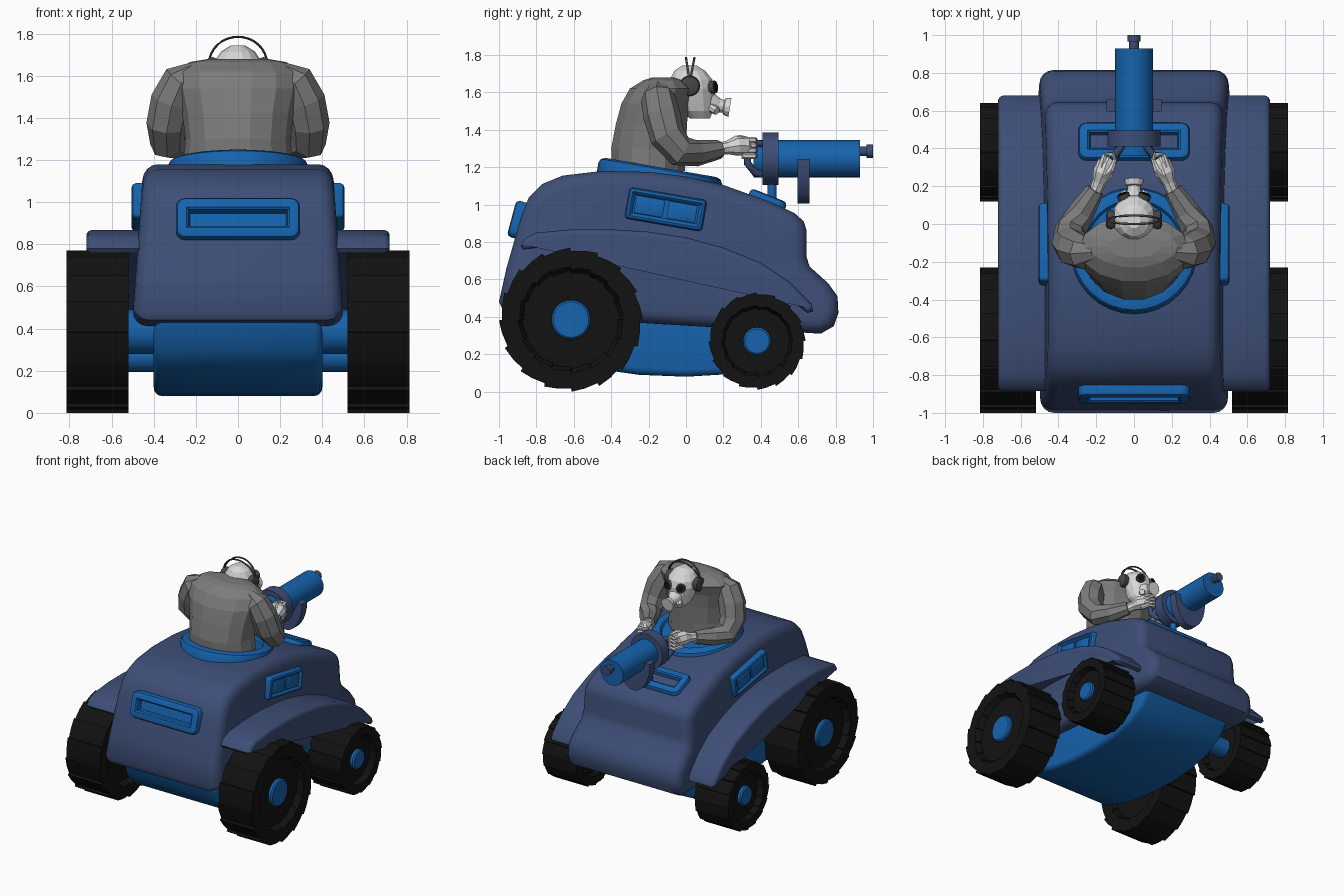
import bpy, bmesh, math
from mathutils import Vector, Matrix

if "Cube" in bpy.data.objects:
    bpy.data.objects.remove(bpy.data.objects["Cube"])


def material(name, rgb):
    m = bpy.data.materials.new(name)
    m.diffuse_color = (*rgb, 1)
    m.use_nodes = True
    m.node_tree.nodes["Principled BSDF"].inputs["Base Color"].default_value = m.diffuse_color
    return m


NAVY = material("navy_paint", (0.046, 0.075, 0.18))
BLUE = material("bright_blue", (0.008, 0.125, 0.42))
BLACK = material("tyre_black", (0.006, 0.006, 0.006))
GREY = material("jacket_grey", (0.2, 0.2, 0.2))
WHITE = material("pale_skin", (0.68, 0.68, 0.68))
DARK = material("headset_grey", (0.06, 0.06, 0.06))


def frame(o, u, v):
    """Matrix with local axes u, v and u x v."""
    u, v = Vector(u).normalized(), Vector(v).normalized()
    return Matrix.Translation(o) @ Matrix((u, v, u.cross(v))).transposed().to_4x4()


SIDE = frame((0, 0, 0), (0, 1, 0), (0, 0, 1))      # profile (y, z), height along x


def finish(name, loops, mat, mirror=False, smooth=35):
    """Skin consecutive closed loops, cap the ends."""
    bm = bmesh.new()
    rows = [[bm.verts.new(p) for p in loop] for loop in loops]
    n = len(rows[0])
    for a, b in zip(rows, rows[1:]):
        for i in range(n):
            j = (i + 1) % n
            bm.faces.new((a[i], a[j], b[j], b[i]))
    bm.faces.new(rows[0][::-1])
    bm.faces.new(rows[-1])
    bmesh.ops.recalc_face_normals(bm, faces=bm.faces)
    me = bpy.data.meshes.new(name)
    bm.to_mesh(me)
    bm.free()
    me.materials.append(mat)
    ob = bpy.data.objects.new(name, me)
    bpy.context.collection.objects.link(ob)
    if smooth:
        bpy.ops.object.select_all(action='DESELECT')
        ob.select_set(True)
        bpy.context.view_layer.objects.active = ob
        bpy.ops.object.shade_smooth_by_angle(angle=math.radians(smooth))
    if mirror:
        ob.modifiers.new("Mirror", 'MIRROR')
    return ob


def inset(pts, d):
    """Offset a counter-clockwise outline inwards."""
    out = []
    for i, p in enumerate(pts):
        e1 = (p - pts[i - 1]).normalized()
        e2 = (pts[(i + 1) % len(pts)] - p).normalized()
        n1, n2 = Vector((-e1.y, e1.x)), Vector((-e2.y, e2.x))
        out.append(p + (n1 + n2) * d / max(0.5, 1 + n1.dot(n2)))
    return out


def stack(name, pts, layers, mat, mtx=SIDE, mirror=False, shape=None, smooth=35):
    """Layers are (height, inset, scale) copies of one outline."""
    pts = [Vector(p) for p in pts]
    if sum(pts[i - 1].cross(pts[i]) for i in range(len(pts))) < 0:
        pts.reverse()
    loops = []
    for h, d, *s in layers:
        k = s[0] if s else 1
        loop = [mtx @ Vector((q.x * k, q.y * k, h)) for q in inset(pts, d)]
        loops.append([shape(p) for p in loop] if shape else loop)
    return finish(name, loops, mat, mirror, smooth)


def rounded(a, b, r, steps=4):
    """Layers from a to b with rounded rims."""
    arc = [i * math.pi / 2 / steps for i in range(steps + 1)]
    low = [(a + r * (1 - math.sin(t)), r * (1 - math.cos(t))) for t in reversed(arc)]
    low = [(a + b - h, d) for h, d in low]
    return [(a + b - h, d) for h, d in reversed(low)][::-1][::-1][::-1] + low


def circle(r, n=24, ry=None):
    return [(r * math.cos(2 * math.pi * i / n), (ry or r) * math.sin(2 * math.pi * i / n)) for i in range(n)]


def round_rect(w, h, r, n=4):
    out = []
    for k, (sx, sy) in enumerate(((1, 1), (-1, 1), (-1, -1), (1, -1))):
        for i in range(n + 1):
            t = (k + i / n) * math.pi / 2
            out.append((sx * (w / 2 - r) + r * math.cos(t), sy * (h / 2 - r) + r * math.sin(t)))
    return out


def tube(name, pts, radii, mat, n=8, mirror=False, smooth=0):
    pts = [Vector(p) for p in pts]
    loops = []
    for i, p in enumerate(pts):
        d = (pts[min(i + 1, len(pts) - 1)] - pts[max(i - 1, 0)]).normalized()
        up = Vector((1, 0, 0)) if abs(d.x) < 0.8 else Vector((0, 0, 1))
        u = d.cross(up).normalized()
        v = d.cross(u)
        r = radii[i] if isinstance(radii, (list, tuple)) else radii
        loops.append([p + u * x + v * y for x, y in circle(r, n)])
    return finish(name, loops, mat, mirror, smooth)


def rings(name, rows, mat, n=12, smooth=0):
    """Horizontal oval sections (z, centre y, half x, half y)."""
    return finish(name, [[(x, yc + y, z) for x, y in circle(rx, n, ry)] for z, yc, rx, ry in rows],
                  mat, False, smooth)


def caps(a, b, r):
    """Rounded layers for a plain slab, lowest first."""
    steps = [i * math.pi / 8 for i in range(5)]
    low = [(a + r * (1 - math.sin(t)), r * (1 - math.cos(t))) for t in steps]
    low.sort()
    low = [(a + r * (1 - math.cos(t)), r * (1 - math.sin(t))) for t in steps]
    return low + [(a + b - h, d) for h, d in reversed(low)]


# Hull: side profile, narrowing towards the roof
def hull_taper(p):
    return Vector((p.x * (1 - 0.14 * (p.z - 0.45)), p.y, p.z))


hull = [(-0.98, 0.44), (-1.0, 0.48), (-0.96, 0.66), (-0.88, 0.94), (-0.84, 1.04), (-0.77, 1.11), (-0.66, 1.155),
        (-0.45, 1.18), (-0.2, 1.175), (0, 1.15), (0.2, 1.105), (0.45, 1.015), (0.58, 0.955), (0.63, 0.91),
        (0.645, 0.86), (0.645, 0.72), (0.66, 0.67), (0.76, 0.58), (0.81, 0.51), (0.815, 0.42), (0.79, 0.35),
        (0.72, 0.31), (0.4, 0.33), (-0.2, 0.365), (-0.6, 0.4)]
stack("hull", hull, caps(-0.5, 0.5, 0.075), NAVY, shape=hull_taper, smooth=40)

# Belly pan
belly = [(-0.88, 0.43), (-0.85, 0.3), (-0.75, 0.2), (-0.5, 0.125), (-0.25, 0.09), (0, 0.08), (0.2, 0.092),
         (0.4, 0.14), (0.55, 0.22), (0.65, 0.34), (0.4, 0.42)]
stack("belly_pan", belly, caps(-0.4, 0.4, 0.04), BLUE)

# Fenders
fender = [(-0.885, 0.78), (-0.86, 0.82), (-0.8, 0.85), (-0.6, 0.868), (-0.4, 0.868), (-0.2, 0.855), (0, 0.825),
          (0.2, 0.77), (0.4, 0.69), (0.55, 0.59), (0.67, 0.47), (0.68, 0.43), (0.65, 0.42), (0.52, 0.52),
          (0.38, 0.61), (0.2, 0.69), (0, 0.75), (-0.2, 0.785), (-0.4, 0.795), (-0.6, 0.79), (-0.87, 0.76)]
stack("fender", fender, caps(0.42, 0.72, 0.028), NAVY, mirror=True)

# Wheels: ratchet tread, sunken sidewall, hub and axle
for label, y, z, r, hub in (("rear", -0.615, 0.385, 0.385, 0.105), ("front", 0.38, 0.27, 0.26, 0.075)):
    m = Matrix.Translation((0, y, z)) @ SIDE
    tread, n = [], 16
    for i in range(n):
        for k, rr in ((0, 0.955), (0.5, 0.975), (0.97, 1.0)):
            t = -(i + k) * 2 * math.pi / n
            tread.append((r * rr * math.cos(t), r * rr * math.sin(t)))
    stack(label + "_tyre", tread, [(0.56, 0, 0.68), (0.52, 0, 0.74), (0.52, 0, 1), (0.815, 0, 1),
                                   (0.815, 0, 0.74), (0.77, 0, 0.68)], BLACK, m, True, smooth=20)
    stack(label + "_axle", circle(hub), [(-0.8, 0.01), (-0.79, 0), (0.79, 0), (0.8, 0.01)], BLUE, m)

# Turret ring following the sloped roof
ring = frame((0, -0.15, 1.1), (1, 0, 0), (0, 0.985, -0.17))
stack("turret_ring", circle(0.335, 32), [(0, 0), (0.07, 0), (0.09, 0.01), (0.1, 0.035), (0.1, 0.07), (0.08, 0.08)],
      BLUE, ring)


# Framed openings with a sunken panel
def rim(depth, margin, sink):
    return [(0, 0), (depth - 0.02, 0), (depth - 0.006, 0.007), (depth, 0.02), (depth, margin - 0.01),
            (depth - 0.008, margin), (depth - sink, margin + 0.008)]


stack("rear_vent", round_rect(0.59, 0.2, 0.045), rim(0.07, 0.06, 0.045), BLUE,
      frame((0, -0.865, 0.91), (1, 0, 0), (0, 0.26, 0.97)))
stack("front_hatch", round_rect(0.59, 0.21, 0.045), rim(0.07, 0.06, 0.045), BLUE,
      frame((0, 0.42, 0.985), (1, 0, 0), (0, 0.93, -0.37)))
window = frame((0.44, -0.108, 0.975), (0, 0.985, -0.17), (0, 0.17, 0.985))
stack("side_window", round_rect(0.42, 0.17, 0.02), rim(0.065, 0.028, 0.022), BLUE, window, True)
for k in (-1, 1):
    pane = window @ Matrix.Translation((k * 0.088, 0, 0.04))
    stack("window_pane", round_rect(0.155, 0.095, 0.01), [(0, 0), (0.014, 0), (0.018, 0.006)], BLUE, pane, True)

# Gun: barrel, muzzle, collar, cradle, post and grips
BACK = frame((0, 0, 1.245), (0, 0, 1), (1, 0, 0))    # height along y
stack("gun_barrel", circle(0.1), [(0.36, 0), (0.93, 0)], BLUE, BACK)
muzzle = Matrix.Translation((0, 0, 0.04)) @ BACK
stack("gun_muzzle", circle(0.026, 12), [(0.9, 0), (0.965, 0), (0.965, -0.009), (1.0, -0.009)], NAVY, muzzle)
stack("gun_collar", circle(0.14), [(0.41, 0), (0.495, 0)], NAVY, BACK)
cradle = [(0.24 * math.cos(t), 0.145 * math.sin(t)) for t in [math.pi * (0.5 + i / 14) for i in range(15)]]
stack("gun_cradle", cradle, [(0.595, 0), (0.66, 0)], NAVY, BACK)
tube("gun_post", [(0, 0.46, 0.98), (0, 0.46, 1.16)], 0.025, BLUE, 12, smooth=35)
tube("gun_grip", [(0.05, 0.43, 1.32), (0.09, 0.38, 1.33), (0.115, 0.33, 1.28), (0.11, 0.33, 1.22),
                  (0.09, 0.37, 1.17), (0.05, 0.43, 1.16)], 0.02, NAVY, 8, True, 60)

# Gunner: jacket, sleeves and hands
rings("jacket", [(1.18, -0.2, 0.26, 0.2), (1.3, -0.2, 0.25, 0.205), (1.43, -0.185, 0.265, 0.195),
                 (1.54, -0.165, 0.29, 0.185), (1.62, -0.13, 0.29, 0.175), (1.665, -0.12, 0.23, 0.11),
                 (1.68, -0.12, 0.14, 0.06)], GREY, 14)
tube("sleeve", [(0.2, -0.15, 1.62), (0.27, -0.15, 1.575), (0.315, -0.13, 1.48), (0.34, -0.1, 1.37),
                (0.335, -0.03, 1.285), (0.28, 0.06, 1.275), (0.205, 0.18, 1.295)],
     [0.05, 0.09, 0.1, 0.095, 0.085, 0.07, 0.05], GREY, 8, True)
tube("hand", [(0.21, 0.16, 1.295), (0.185, 0.22, 1.305), (0.165, 0.27, 1.315), (0.145, 0.32, 1.315),
              (0.13, 0.345, 1.31)], [0.033, 0.036, 0.054, 0.05, 0.03], WHITE, 8, True)
for i in range(4):
    z = 1.345 - i * 0.028
    tube("finger", [(0.175, 0.3, z), (0.155, 0.365, z), (0.115, 0.37, z), (0.095, 0.335, z)],
         [0.017, 0.016, 0.015, 0.01], WHITE, 6, True)
tube("thumb", [(0.16, 0.25, 1.34), (0.12, 0.29, 1.355), (0.1, 0.34, 1.35)], [0.02, 0.018, 0.01], WHITE, 6, True)

# Head, breathing mask and lenses
tube("neck", [(0, -0.08, 1.54), (0, 0.03, 1.56)], [0.1, 0.08], WHITE, 10)
rings("head", [(1.46, 0.075, 0.045, 0.055), (1.5, 0.06, 0.078, 0.085), (1.56, 0.045, 0.098, 0.108),
               (1.62, 0.035, 0.115, 0.122), (1.67, 0.028, 0.11, 0.115), (1.715, 0.02, 0.08, 0.085),
               (1.743, 0.018, 0.035, 0.04)], WHITE, 14)
tube("mask_snout", [(0, 0.12, 1.55), (0, 0.175, 1.53), (0, 0.2, 1.525), (0, 0.205, 1.525), (0, 0.235, 1.52)],
     [0.06, 0.036, 0.034, 0.044, 0.052], WHITE, 12)
tube("mask_valve", [(0.03, 0.13, 1.52), (0.06, 0.165, 1.5)], [0.025, 0.022], WHITE, 8, True)
tube("lens_rim", [(0.045, 0.12, 1.625), (0.06, 0.158, 1.63)], 0.034, DARK, 12, True)
tube("lens", [(0.05, 0.13, 1.626), (0.062, 0.163, 1.631)], 0.025, BLACK, 12, True)

# Headset: ear cups and two thin bands
tube("ear_cup", [(0.095, 0.02, 1.635), (0.12, 0.02, 1.635), (0.14, 0.02, 1.635), (0.148, 0.02, 1.635)],
     [0.045, 0.055, 0.05, 0.03], DARK, 14, True, 40)
for lean in (-0.02, 0.025):
    arc = [math.pi * i / 16 for i in range(17)]
    tube("headset_band", [(0.138 * math.cos(t), 0.02 + lean * math.sin(t), 1.655 + 0.13 * math.sin(t)) for t in arc],
         0.006, DARK, 6, smooth=60)
